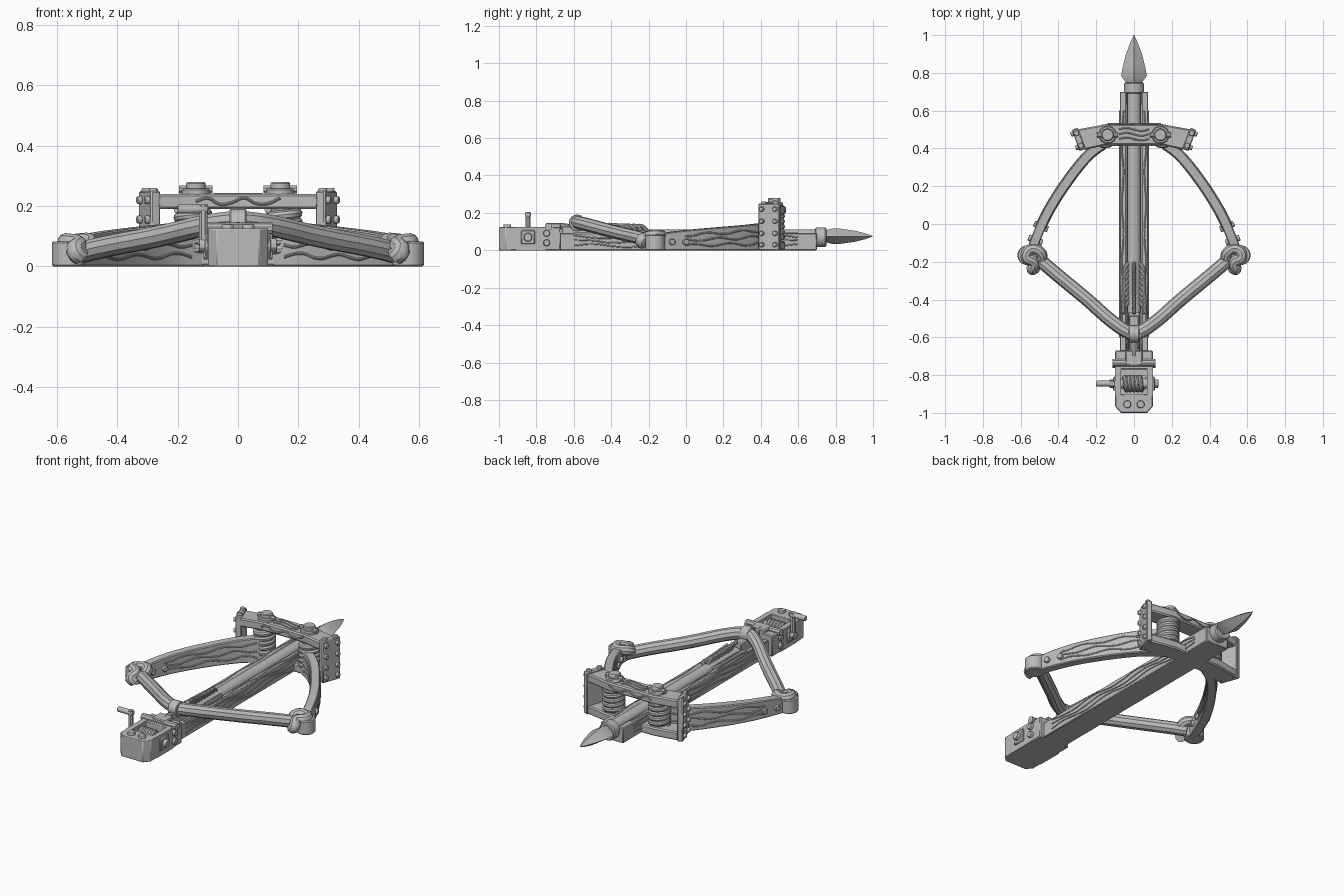
import bpy, bmesh, math
from mathutils import Vector, Matrix

cube = bpy.data.objects.get("Cube")
if cube:
    bpy.data.objects.remove(cube)

GREY = (0.5, 0.5, 0.5, 1)
mat = bpy.data.materials.new("plain grey")
mat.use_nodes = True
mat.diffuse_color = GREY
mat.node_tree.nodes["Principled BSDF"].inputs["Base Color"].default_value = GREY
parts = []


def add(name, mesh, bevel=0):
    obj = bpy.data.objects.new(name, mesh)
    bpy.context.collection.objects.link(obj)
    mesh.materials.clear()
    mesh.materials.append(mat)
    if bevel:
        mod = obj.modifiers.new("Bevel", "BEVEL")
        mod.width, mod.segments, mod.limit_method = bevel, 1, "ANGLE"
    parts.append(obj)
    return obj


def loft(name, rings, bevel=0):
    """Skin a list of equal-length point rings and cap both ends."""
    bm = bmesh.new()
    rows = [[bm.verts.new(p) for p in ring] for ring in rings]
    n = len(rows[0])
    for a, b in zip(rows, rows[1:]):
        for i in range(n):
            j = (i + 1) % n
            bm.faces.new((a[i], a[j], b[j], b[i]))
    bm.faces.new(rows[0])
    bm.faces.new(rows[-1])
    bmesh.ops.recalc_face_normals(bm, faces=bm.faces)
    mesh = bpy.data.meshes.new(name)
    bm.to_mesh(mesh)
    bm.free()
    return add(name, mesh, bevel)


def prism(name, outline, z0, z1, bevel=0):
    return loft(name, [[(x, y, z) for x, y in outline] for z in (z0, z1)], bevel)


def box(name, center, size, turn=0, bevel=0.005):
    w, d = size[0] / 2, size[1] / 2
    rot = Matrix.Rotation(turn, 2)
    pts = [rot @ Vector(p) + Vector(center[:2]) for p in ((-w, -d), (w, -d), (w, d), (-w, d))]
    return prism(name, pts, center[2] - size[2] / 2, center[2] + size[2] / 2, bevel)


def rod(name, start, end, radius, sides=12, bevel=0):
    start, end = Vector(start), Vector(end)
    turn = (end - start).to_track_quat("Z", "Y")
    circle = [turn @ Vector((radius * math.cos(a), radius * math.sin(a), 0))
              for a in (math.tau * (i + 0.5) / sides for i in range(sides))]
    return loft(name, [[c + p for p in circle] for c in (start, end)], bevel)


def tube(name, points, radius, closed=False, res=5):
    """Smooth round cord through the points, turned into a mesh."""
    curve = bpy.data.curves.new(name, "CURVE")
    curve.dimensions = "3D"
    curve.bevel_depth, curve.bevel_resolution = radius, 3
    curve.resolution_u, curve.use_fill_caps = res, True
    spline = curve.splines.new("BEZIER")
    spline.bezier_points.add(len(points) - 1)
    spline.use_cyclic_u = closed
    for bp, p in zip(spline.bezier_points, points):
        bp.co = p
        bp.handle_left_type = bp.handle_right_type = "AUTO"
    tmp = bpy.data.objects.new("cord_helper", curve)
    bpy.context.collection.objects.link(tmp)
    graph = bpy.context.evaluated_depsgraph_get()
    mesh = bpy.data.meshes.new_from_object(tmp.evaluated_get(graph))
    bpy.data.objects.remove(tmp)
    return add(name, mesh)


def helix(name, center, axis, length, radius, turns, thick):
    turn = Vector(axis).to_track_quat("Z", "Y")
    steps = turns * 8
    pts = [Vector(center) + turn @ Vector((radius * math.cos(i * math.tau / 8),
           radius * math.sin(i * math.tau / 8), length * (i / steps - 0.5))) for i in range(steps + 1)]
    return tube(name, pts, thick, res=2)


def stud(name, point, direction, radius=0.016, height=0.014):
    p, d = Vector(point), Vector(direction).normalized()
    return rod(name, p - d * 0.01, p + d * height, radius, 8, 0.003)


# Stock with a groove for the bolt
profile = [(-0.075, 0), (0.075, 0), (0.075, 0.092), (0.042, 0.092),
           (0.03, 0.05), (-0.03, 0.05), (-0.042, 0.092), (-0.075, 0.092)]
loft("stock", [[(x, y, z) for x, z in profile] for y in (-0.7, 0.7)], 0.004)
for s in (-1, 1):
    for k, z in enumerate((0.025, 0.048, 0.072)):
        tube("stock_grain", [(s * 0.075, -0.6 + 0.1 * i, z + 0.009 * math.sin(i * 1.7 + k))
                             for i in range(13)], 0.004)
    tube("stock_top_grain", [(s * (0.06 + 0.006 * math.sin(i * 2)), -0.6 + 0.1 * i, 0.091)
                             for i in range(13)], 0.004)

# Bolt: shaft, collar, four-sided head and feather vanes
AXIS_Z = 0.075
rod("bolt_shaft", (0, -0.47, AXIS_Z), (0, 0.72, AXIS_Z), 0.036, 16)
rod("bolt_collar", (0, 0.69, 0.069), (0, 0.75, 0.069), 0.053, 16, 0.006)
head = [(0.745, 0.04, 0.032), (0.785, 0.068, 0.042), (0.83, 0.06, 0.04),
        (0.9, 0.042, 0.03), (0.96, 0.02, 0.015), (1, 0.001, 0.001)]
loft("bolt_head", [[(w, y, AXIS_Z), (0, y, AXIS_Z + h), (-w, y, AXIS_Z), (0, y, AXIS_Z - h)]
                   for y, w, h in head])
for angle in (25, 90, 155):
    out = Vector((math.cos(math.radians(angle)), 0, math.sin(math.radians(angle))))
    for i in range(8):
        root = Vector((0, -0.44 + 0.029 * i, AXIS_Z)) + out * 0.03
        tip = root + out * (0.037 - 0.002 * i) + Vector((0, -0.035, 0))
        tube("feather_barb", [root + Vector((0, 0.03, 0)), root + out * 0.025, tip], 0.011, res=3)

# Winch box: chamfered front, side walls, floor and rear block
prism("winch_front", [(-0.07, -1), (0.07, -1), (0.1, -0.965), (0.1, -0.9), (-0.1, -0.9), (-0.1, -0.965)],
      0, 0.125, 0.004)
box("winch_floor", (0, -0.83, 0.02), (0.2, 0.16, 0.04), bevel=0)
box("winch_rear", (0, -0.72, 0.0625), (0.2, 0.1, 0.125))
box("winch_rear_cap", (0, -0.71, 0.13), (0.09, 0.08, 0.03))
rod("winch_cross_pin", (-0.115, -0.735, 0.125), (0.115, -0.735, 0.125), 0.02, 10)
for s in (-1, 1):
    box("winch_side", (s * 0.084, -0.83, 0.0625), (0.032, 0.16, 0.125), bevel=0)
    stud("winch_top_stud", (s * 0.035, -0.955, 0.125), (0, 0, 1), 0.022)
    for z in (0.04, 0.09):
        stud("winch_side_stud", (s * 0.1, -0.745, z), (s, 0, 0), 0.019)
    box("winch_hub_plate", (s * 0.103, -0.845, 0.07), (0.014, 0.075, 0.075))
    stud("winch_hub", (s * 0.108, -0.845, 0.07), (s, 0, 0), 0.024, 0.022)
rod("winch_axle", (-0.09, -0.845, 0.08), (0.09, -0.845, 0.08), 0.028)
helix("winch_coil", (0, -0.845, 0.08), (1, 0, 0), 0.1, 0.034, 5, 0.013)
rod("crank_arm", (-0.115, -0.845, 0.06), (-0.115, -0.845, 0.205), 0.015, 8)
rod("crank_handle", (-0.1, -0.845, 0.19), (-0.2, -0.845, 0.19), 0.016, 10, 0.003)

# String catch
rod("catch_ring", (-0.028, -0.582, 0.146), (0.028, -0.582, 0.146), 0.045, 20, 0.004)
box("catch_bar", (0, -0.575, 0.1), (0.05, 0.18, 0.06))
tube("catch_link", [(0, -0.61, 0.12), (0, -0.68, 0.13), (0, -0.74, 0.12)], 0.018)


# Frame beams sharing one bent outline
half = [(0.14, 0.42), (0.265, 0.392), (0.305, 0.5), (0.15, 0.528)]
outline = half + [(-x, y) for x, y in reversed(half)]
prism("frame_top_beam", outline, 0.19, 0.24, 0.007)
prism("frame_bottom_beam", outline, 0, 0.05, 0.007)
for y in (0.418, 0.53):
    tube("beam_grain", [(-0.14 + 0.04 * i, y, 0.215 + 0.012 * math.sin(i * 2)) for i in range(8)], 0.005)
for y in (0.45, 0.475, 0.5):
    tube("beam_top_grain", [(-0.08 + 0.04 * i, y + 0.008 * math.sin(i * 1.6), 0.24) for i in range(5)], 0.004)

arm_line = [(0.545, -0.16), (0.52, -0.08), (0.455, 0.065), (0.35, 0.23), (0.235, 0.37), (0.12, 0.45)]


def arm_point(t):
    """Centre, sideways direction and height along the bow arm."""
    def at(u):
        u = max(0, min(len(arm_line) - 1.001, u * (len(arm_line) - 1)))
        i = int(u)
        q = [Vector(arm_line[max(0, min(len(arm_line) - 1, i + k))]) for k in (-1, 0, 1, 2)]
        f = u - i
        return 0.5 * (2 * q[1] + (q[2] - q[0]) * f + (2 * q[0] - 5 * q[1] + 4 * q[2] - q[3]) * f * f
                      + (3 * q[1] - q[0] - 3 * q[2] + q[3]) * f ** 3)
    d = (at(t + 0.02) - at(t - 0.02)).normalized()
    return at(t), Vector((d.y, -d.x)), 0.078 + 0.075 * t ** 0.8


for s in (-1, 1):
    # Bow arm with carved grain
    rings = []
    for i in range(21):
        c, side, h = arm_point(i / 20)
        a, b = c + side * 0.026, c - side * 0.026
        rings.append([(s * p.x, p.y, z) for p, z in ((a, 0), (b, 0), (b, h), (a, h))])
    loft("bow_arm", rings, 0.005)
    for face in (-1, 1):
        for k in range(3):
            line = []
            for i in range(12):
                c, side, h = arm_point(0.3 + i * 0.055)
                p = c + side * 0.025 * face
                line.append((s * p.x, p.y, h * (0.25 + 0.25 * k + 0.06 * math.sin(i * 1.5 + k * 2))))
            tube("arm_grain", line, 0.005, res=3)
        for t in (0.19, 0.3):
            c, side, h = arm_point(t)
            p = c + side * 0.026 * face
            stud("arm_stud", (s * p.x, p.y, 0.045), (s * side.x * face, side.y * face, 0), 0.018)

    # Arm tip, knot and bowstring
    rod("arm_tip", (s * 0.564, -0.165, 0), (s * 0.564, -0.165, 0.083), 0.053, 24, 0.005)
    knot = [(0.49, -0.2, 0.055), (0.495, -0.15, 0.08), (0.545, -0.135, 0.078), (0.57, -0.175, 0.08),
            (0.53, -0.205, 0.072), (0.54, -0.24, 0.05), (0.52, -0.23, 0.03)]
    tube("string_knot", [(s * x, y, z) for x, y, z in knot], 0.03)
    string = [(0.52, -0.17, 0.045), (0.47, -0.215, 0.058), (0.26, -0.39, 0.1), (0.07, -0.55, 0.142), (0, -0.588, 0.15)]
    tube("bowstring", [(s * x, y, z) for x, y, z in string], 0.036)

    # Side plate with a row of studs
    turn = -s * 0.35
    normal = Vector((math.cos(turn) * s, math.sin(turn) * s, 0))
    along = Vector((-math.sin(turn), math.cos(turn), 0))
    center = Vector((s * 0.293, 0.448, 0))
    box("side_plate", center + Vector((0, 0, 0.125)), (0.034, 0.12, 0.25), turn)
    for z in (0.03, 0.09, 0.155, 0.22):
        for k in (-1, 1):
            stud("plate_stud", center + normal * 0.017 + along * k * 0.038 + Vector((0, 0, z)), normal, 0.014)
    for k in (-1, 1):
        stud("plate_top_stud", center + along * k * 0.035 + Vector((0, 0, 0.25)), (0, 0, 1), 0.016, 0.01)

    # Twisted skein and its cap
    rod("skein_core", (s * 0.15, 0.465, 0.03), (s * 0.15, 0.465, 0.2), 0.042)
    helix("skein_rope", (s * 0.15, 0.465, 0.12), (0, 0, 1), 0.14, 0.046, 5, 0.018)
    rod("skein_cap", (s * 0.14, 0.472, 0.23), (s * 0.14, 0.472, 0.258), 0.048, 12, 0.005)
    rod("skein_cap_top", (s * 0.14, 0.472, 0.25), (s * 0.14, 0.472, 0.28), 0.034, 12, 0.005)
    rod("skein_cap_pin", (s * 0.085, 0.472, 0.255), (s * 0.195, 0.472, 0.255), 0.014, 8)

# Smooth round parts and keep the hard edges
bpy.ops.object.select_all(action="DESELECT")
for obj in parts:
    obj.select_set(True)
bpy.context.view_layer.objects.active = parts[0]
bpy.ops.object.shade_smooth_by_angle(angle=math.radians(35))
